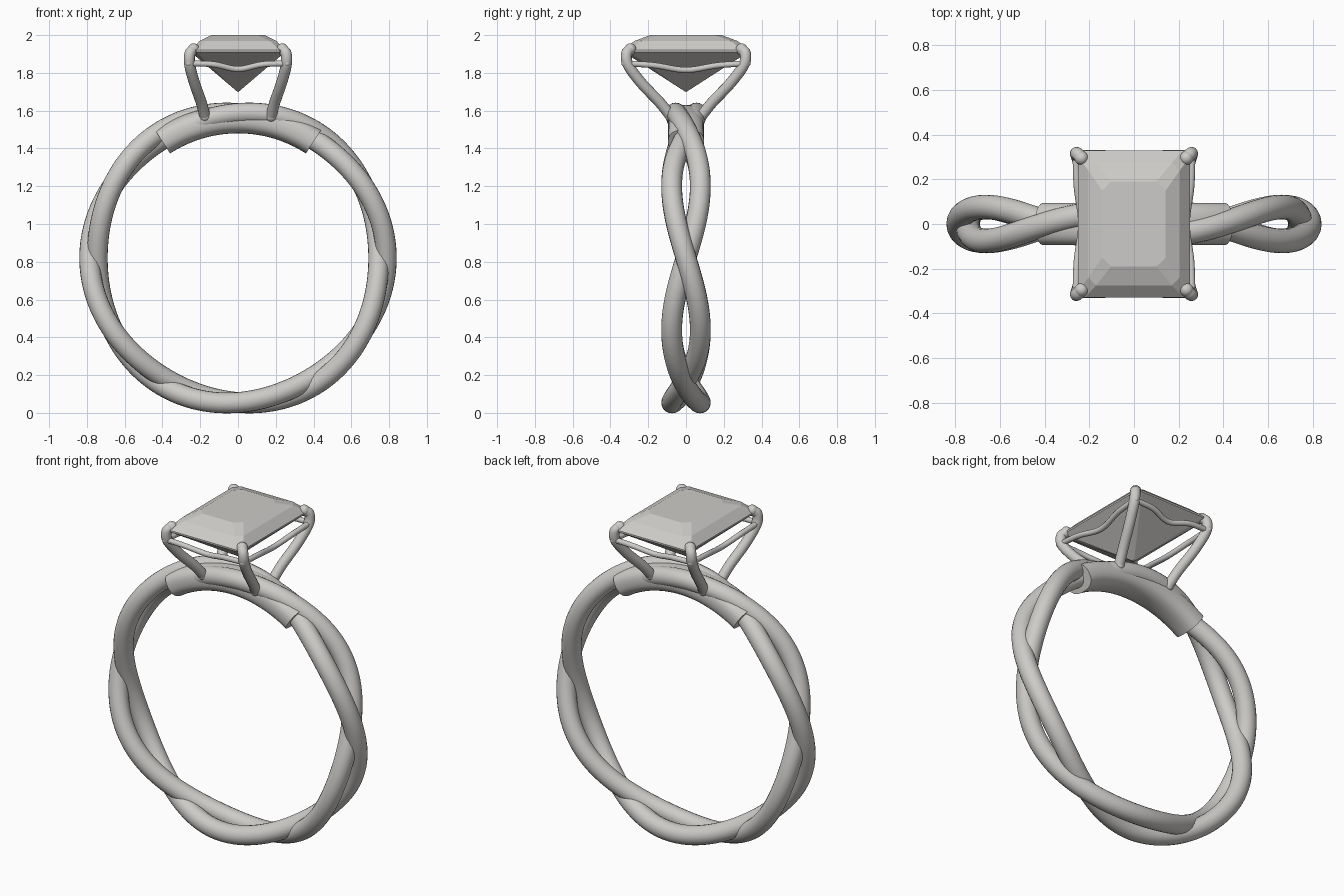
import bpy, bmesh, math
from mathutils import Vector

cube = bpy.data.objects.get("Cube")
if cube:
    bpy.data.objects.remove(cube, do_unlink=True)


def material(name, rgb):
    m = bpy.data.materials.new(name)
    m.use_nodes = True
    m.diffuse_color = (*rgb, 1)
    m.node_tree.nodes["Principled BSDF"].inputs["Base Color"].default_value = (*rgb, 1)
    return m


METAL = material("pale grey metal", (0.61, 0.60, 0.58))
CENTRE = 0.82   # height of the ring's centre


def finish(name, bm, smooth):
    bmesh.ops.recalc_face_normals(bm, faces=bm.faces)
    for f in bm.faces:
        f.smooth = smooth
    mesh = bpy.data.meshes.new(name)
    bm.to_mesh(mesh)
    bm.free()
    mesh.materials.append(METAL)
    ob = bpy.data.objects.new(name, mesh)
    bpy.context.collection.objects.link(ob)
    return ob


def loft(bm, rings, closed=False):
    """Skin a list of equal point loops; cap the ends unless closed."""
    vs = [[bm.verts.new(p) for p in ring] for ring in rings]
    n = len(vs[0])
    pairs = list(zip(vs, vs[1:] + vs[:1])) if closed else list(zip(vs, vs[1:]))
    for a, b in pairs:
        for i in range(n):
            j = (i + 1) % n
            bm.faces.new((a[i], a[j], b[j], b[i]))
    if not closed:
        bm.faces.new(vs[0])
        bm.faces.new(vs[-1])


def tube(name, points, radius, closed=False, sides=16):
    """Sweep a circle along a path."""
    pts = [Vector(p) for p in points]
    n = len(pts)
    rings = []
    normal = None
    for i, p in enumerate(pts):
        ahead = pts[(i + 1) % n] if closed else pts[min(i + 1, n - 1)]
        back = pts[i - 1] if closed else pts[max(i - 1, 0)]
        t = (ahead - back).normalized()
        if closed:
            normal = Vector((p.x, 0, p.z - CENTRE))
        elif normal is None:
            normal = t.orthogonal()
        normal = (normal - t * normal.dot(t)).normalized()
        side = t.cross(normal)
        rings.append([p + radius * (normal * math.cos(a) + side * math.sin(a))
                      for a in (math.tau * k / sides for k in range(sides))])
    bm = bmesh.new()
    loft(bm, rings, closed)
    if not closed:   # round both ends
        for end in (pts[0], pts[-1]):
            ball = bmesh.ops.create_uvsphere(bm, u_segments=16, v_segments=10, radius=radius * 1.08)
            bmesh.ops.translate(bm, verts=ball["verts"], vec=end)
    return finish(name, bm, True)


def spline(ctrl, steps=8):
    """Smooth path through control points."""
    c = [Vector(p) for p in ctrl]
    c = [c[0] * 2 - c[1]] + c + [c[-1] * 2 - c[-2]]
    out = []
    for a, b, d, e in zip(c, c[1:], c[2:], c[3:]):
        for s in range(steps):
            t = s / steps
            out.append(0.5 * (2 * b + (d - a) * t + (2 * a - 5 * b + 4 * d - e) * t * t
                              + (3 * b - a - 3 * d + e) * t ** 3))
    return out + [c[-2]]


# Two strands twisted around the finger circle
for name, sign in (("first_strand", 1), ("second_strand", -1)):
    path = []
    for i in range(192):
        a = math.tau * i / 192
        r = 0.765 + sign * 0.02 * math.cos(3 * a)
        top = max(0, math.sin(a)) ** 8
        y = -sign * (0.076 - 0.02 * top) * math.sin(3 * a)
        path.append((r * math.cos(a), y, CENTRE + r * math.sin(a)))
    tube(name, path, 0.055, closed=True, sides=20)

# Solid saddle joining the strands under the setting
rings = []
for i in range(33):
    a = math.radians(57 + 66 * i / 32)
    ring = []
    for k in range(32):
        b = math.tau * k / 32
        cy, cr = math.cos(b), math.sin(b)
        y = 0.095 * math.copysign(abs(cy) ** 0.8, cy)
        r = 0.735 + 0.075 * math.copysign(abs(cr) ** 0.8, cr)
        ring.append((r * math.cos(a), y, CENTRE + r * math.sin(a)))
    rings.append(ring)
bm = bmesh.new()
loft(bm, rings)
saddle = finish("saddle", bm, True)
for f in saddle.data.polygons:
    f.use_smooth = len(f.vertices) == 4

# Four claws with hooked, rounded tips
claw = [(0.175, 0.08, 1.57), (0.195, 0.14, 1.645), (0.23, 0.235, 1.745),
        (0.255, 0.305, 1.84), (0.255, 0.315, 1.90), (0.235, 0.295, 1.925)]
for sx, side in ((1, "left"), (-1, "right")):
    for sy, end in ((-1, "front"), (1, "back")):
        tube(f"{end}_{side}_claw", spline([(x * sx, y * sy, z) for x, y, z in claw]), 0.029)

# Thin sagging rails between the claws
for s, end, side in ((-1, "front", "right"), (1, "back", "left")):
    tube(f"{end}_rail", spline([(-0.26, s * 0.315, 1.85), (-0.13, s * 0.315, 1.845), (0, s * 0.29, 1.82),
                                (0.13, s * 0.315, 1.845), (0.26, s * 0.315, 1.85)]), 0.016, sides=12)
    tube(f"{side}_rail", spline([(s * 0.26, -0.325, 1.85), (s * 0.255, -0.17, 1.84), (s * 0.235, 0, 1.815),
                                 (s * 0.255, 0.17, 1.84), (s * 0.26, 0.325, 1.85)]), 0.016, sides=12)


# Step-cut stone: table, two crown steps, girdle and pointed base
def octagon(x, y, cut, z):
    quarter = [(x, y - cut), (x - cut, y)]
    pts = quarter + [(-a, b) for a, b in quarter[::-1]]
    pts += [(-a, -b) for a, b in pts]
    return [(a, b, z) for a, b in pts]


bm = bmesh.new()
loft(bm, [octagon(0.003, 0.003, 0.001, 1.70), octagon(0.25, 0.33, 0.03, 1.91),
          octagon(0.25, 0.33, 0.03, 1.92), octagon(0.205, 0.275, 0.035, 1.968),
          octagon(0.142, 0.19, 0.04, 2.0)])
finish("stone", bm, False)
